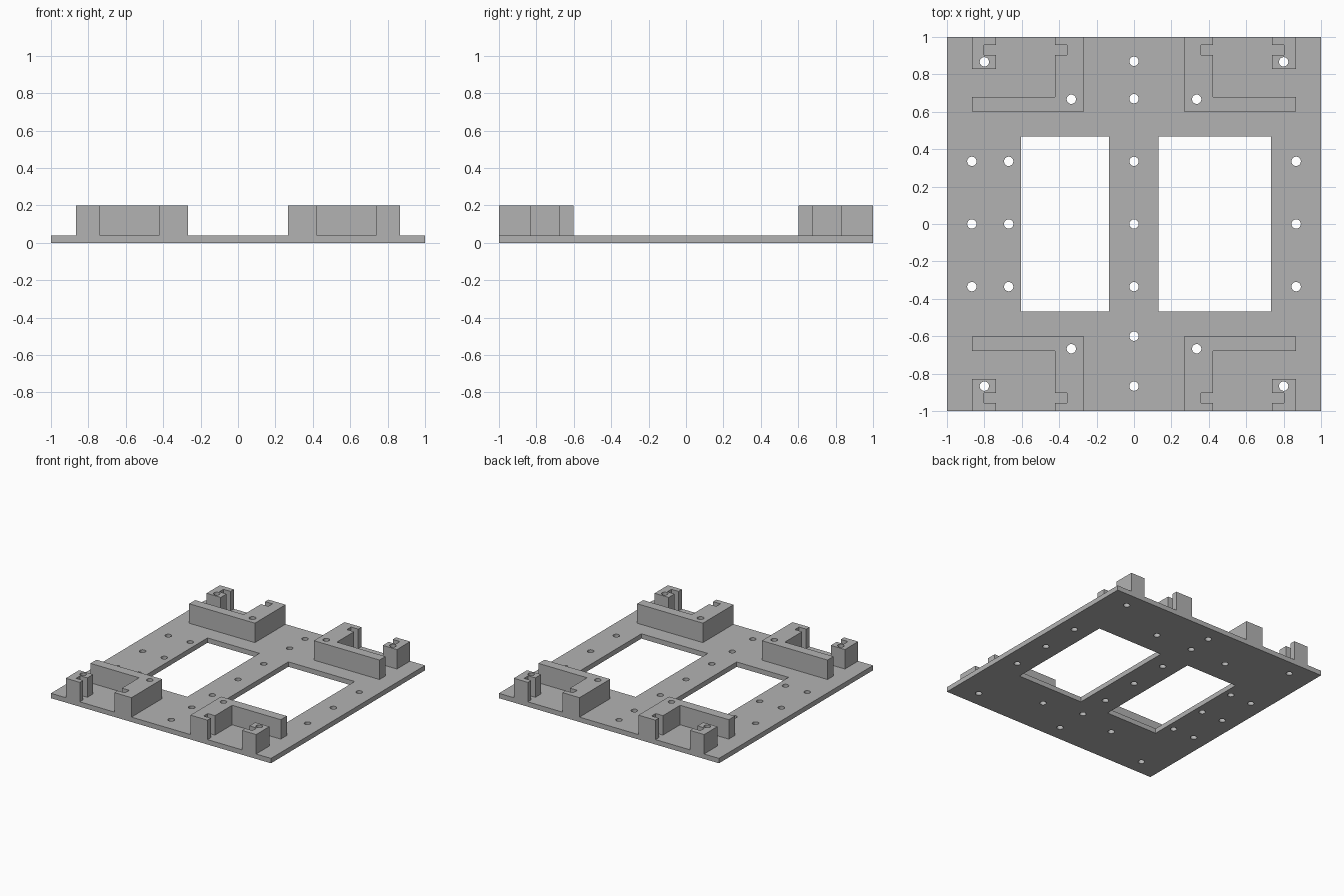
import bpy, bmesh
from math import cos, sin, tau, radians

if "Cube" in bpy.data.objects:
    bpy.data.objects.remove(bpy.data.objects["Cube"], do_unlink=True)

grey = bpy.data.materials.new("plain grey")
grey.use_nodes = True
colour = (0.45, 0.45, 0.45, 1)
grey.diffuse_color = colour
grey.node_tree.nodes["Principled BSDF"].inputs["Base Color"].default_value = colour

PLATE = 0.04
TOP = 0.2
HOLE = 0.025


def rect(x0, x1, y0, y1):
    return [(x0, y0), (x1, y0), (x1, y1), (x0, y1)]


def circle(x, y, n=24):
    return [(x + HOLE * cos(tau * i / n), y + HOLE * sin(tau * i / n)) for i in range(n)]


def extrude(name, loops, z0, z1):
    """Fill the first outline, leave the other loops open, and raise it from z0 to z1."""
    curve = bpy.data.curves.new(name, "CURVE")
    curve.dimensions = "2D"
    curve.fill_mode = "BOTH"
    curve.extrude = (z1 - z0) / 2
    for loop in loops:
        spline = curve.splines.new("POLY")
        spline.points.add(len(loop) - 1)
        for point, (x, y) in zip(spline.points, loop):
            point.co = (x, y, 0, 1)
        spline.use_cyclic_u = True
    helper = bpy.data.objects.new(name + " outline", curve)
    bpy.context.collection.objects.link(helper)
    graph = bpy.context.evaluated_depsgraph_get()
    mesh = bpy.data.meshes.new_from_object(helper.evaluated_get(graph))
    bpy.data.objects.remove(helper, do_unlink=True)
    bpy.data.curves.remove(curve)

    # Weld the caps to the walls
    bm = bmesh.new()
    bm.from_mesh(mesh)
    bmesh.ops.translate(bm, verts=bm.verts, vec=(0, 0, (z0 + z1) / 2))
    bmesh.ops.remove_doubles(bm, verts=bm.verts, dist=0.0001)
    bmesh.ops.recalc_face_normals(bm, faces=bm.faces)
    bm.to_mesh(mesh)
    bm.free()
    mesh.name = name
    mesh.materials.clear()
    mesh.materials.append(grey)
    obj = bpy.data.objects.new(name, mesh)
    bpy.context.collection.objects.link(obj)
    bpy.ops.object.select_all(action="DESELECT")
    obj.select_set(True)
    bpy.context.view_layer.objects.active = obj
    bpy.ops.object.shade_smooth_by_angle(angle=radians(30))


# Base plate: two windows and the screw holes
corners = [(sx, sy) for sx in (-1, 1) for sy in (-1, 1)]
holes = [(0, y) for y in (0.87, 0.67, 0.335, 0, -0.335, -0.6, -0.867)]
holes += [(x, y) for x in (-0.867, -0.67, 0.867) for y in (-0.335, 0, 0.335)]
holes += [(sx * x, sy * y) for sx, sy in corners for x, y in ((0.8, 0.867), (0.335, 0.667))]
windows = [rect(-0.605, -0.133, -0.468, 0.468), rect(0.13, 0.733, -0.468, 0.468)]
extrude("base_plate", [rect(-1, 1, -1, 1)] + windows + [circle(*h) for h in holes], 0, PLATE)

# Slotted corner holders, mirrored to all four corners
bracket = [(0.268, 0.602), (0.865, 0.602), (0.865, 0.68), (0.423, 0.68), (0.423, 0.903),
           (0.357, 0.903), (0.357, 0.957), (0.423, 0.957), (0.423, 1), (0.268, 1)]
post = [(0.865, 0.828), (0.865, 1), (0.737, 1), (0.737, 0.957), (0.802, 0.957),
        (0.802, 0.903), (0.737, 0.903), (0.737, 0.828)]
for sx, sy in corners:
    place = ("back" if sy > 0 else "front") + ("_left" if sx > 0 else "_right")
    for part, outline, hole in (("bracket", bracket, (0.335, 0.667)), ("post", post, (0.8, 0.867))):
        loops = [[(sx * x, sy * y) for x, y in outline], circle(sx * hole[0], sy * hole[1])]
        extrude(f"{place}_{part}", loops, PLATE, TOP)
